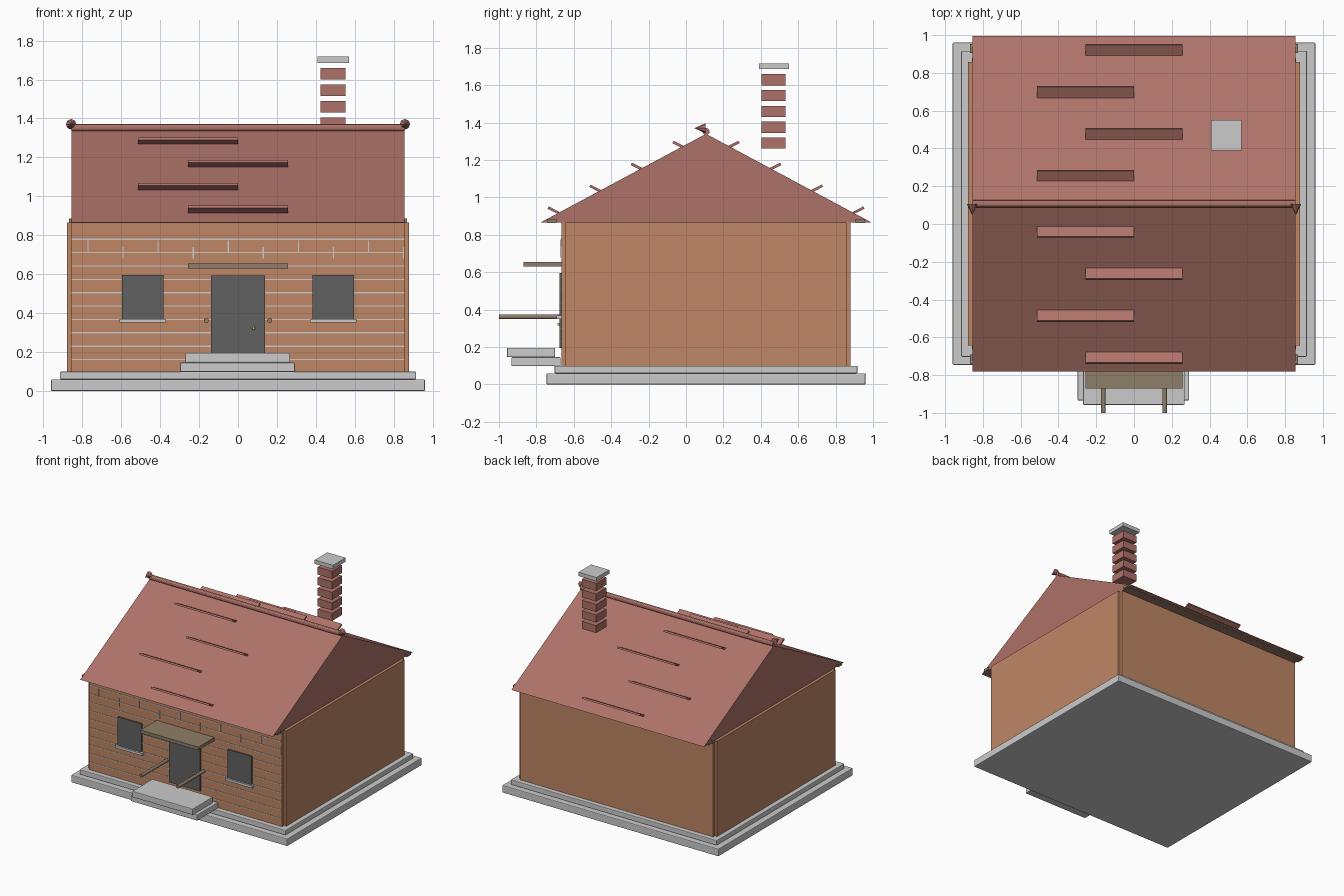
import bpy, bmesh
from math import radians, pi

if "Cube" in bpy.data.objects:
    bpy.data.objects.remove(bpy.data.objects["Cube"])

CY = 0.107  # y of the ridge and of the house centre


def mat(name, r, g, b):
    m = bpy.data.materials.new(name)
    m.diffuse_color = (r, g, b, 1)
    m.use_nodes = True
    m.node_tree.nodes["Principled BSDF"].inputs["Base Color"].default_value = m.diffuse_color
    return m


WALL = mat("wall", 0.52, 0.24, 0.13)
ROOF = mat("roof", 0.42, 0.17, 0.14)
WOOD = mat("wood", 0.28, 0.21, 0.14)
BRASS = mat("brass", 0.7, 0.55, 0.1)
DARK = mat("dark", 0.12, 0.12, 0.12)


def finish(ob, name, m):
    ob.name = name
    if m:
        ob.data.materials.append(m)
    return ob


def box(name, x, y, z, m=None, bevel=0):
    """Box from (min, max) ranges on each axis."""
    c = [(a + b) / 2 for a, b in (x, y, z)]
    bpy.ops.mesh.primitive_cube_add(size=1, location=c)
    ob = bpy.context.object
    ob.scale = [b - a for a, b in (x, y, z)]
    bpy.ops.object.transform_apply(location=False, rotation=False, scale=True)
    if bevel:
        mod = ob.modifiers.new("bevel", 'BEVEL')
        mod.width = bevel
        mod.segments = 2
    return finish(ob, name, m)


# Stone plinth, two layers
box("plinth_lower", (-0.96, 0.96), (-0.746, 0.96), (0, 0.06), bevel=0.006)
box("plinth_upper", (-0.915, 0.915), (-0.703, 0.917), (0.06, 0.10), bevel=0.005)

# Wall panels
box("front_wall", (-0.857, 0.857), (-0.665, -0.64), (0.10, 0.865), WALL)
box("back_wall", (-0.857, 0.857), (0.855, 0.88), (0.10, 0.865), WALL)
for s, n in ((-1, "left"), (1, "right")):
    box(n + "_wall", tuple(sorted((s * 0.853, s * 0.878))), (-0.643, 0.858), (0.10, 0.865), WALL)

# Siding joints and short vertical ticks on the front
for i in range(10):
    z = 0.162 + i * 0.0686
    box("siding_joint", (-0.855, 0.855), (-0.668, -0.66), (z - 0.003, z + 0.003))
for i in range(10):
    x = -0.77 + i * 0.18
    z = 0.744 if i % 2 == 0 else 0.71
    box("siding_tick", (x - 0.003, x + 0.003), (-0.671, -0.66), (z - 0.03, z + 0.03))

# Solid gable roof
bm = bmesh.new()
prof = [(CY - 0.887, 0.865), (CY + 0.887, 0.865), (CY, 1.34)]
f = bm.faces.new([bm.verts.new((-0.855, y, z)) for y, z in prof])
ext = bmesh.ops.extrude_face_region(bm, geom=[f])["geom"]
bmesh.ops.translate(bm, vec=(1.71, 0, 0), verts=[v for v in ext if isinstance(v, bmesh.types.BMVert)])
bmesh.ops.recalc_face_normals(bm, faces=bm.faces)
me = bpy.data.meshes.new("roof")
bm.to_mesh(me)
bm.free()
roof = bpy.data.objects.new("roof", me)
bpy.context.collection.objects.link(roof)
finish(roof, "roof", ROOF)

# Raised shingle strips and eave boards on both slopes
for s in (-1, 1):
    for i in range(4):
        x = -0.257 if i % 2 == 0 else 0.0
        y = CY + s * (0.148 + i * 0.2225)
        z = 1.282 - i * 0.117
        strip = box("shingle_strip", (x - 0.257, x + 0.257), (y - 0.032, y + 0.032), (z - 0.007, z + 0.007), ROOF)
        strip.rotation_euler.x = s * radians(27)
    y = CY + s * 0.823
    box("eave_board", (-0.868, 0.868), (y - 0.024, y + 0.024), (0.864, 0.886), WOOD)

# Ridge beam with pointed end caps
bpy.ops.mesh.primitive_cylinder_add(vertices=12, radius=0.019, depth=1.71, location=(0, CY, 1.352), rotation=(0, pi / 2, 0))
finish(bpy.context.object, "ridge_beam", ROOF)
bpy.ops.object.shade_smooth_by_angle()
for s in (-1, 1):
    bpy.ops.mesh.primitive_cone_add(vertices=8, radius1=0.027, depth=0.06, location=(s * 0.857, 0.075, 1.37), rotation=(pi / 2, 0, 0))
    finish(bpy.context.object, "ridge_finial", ROOF)

# Chimney: separate brick courses and a cap
for i in range(5):
    z = 1.291 + i * 0.0845
    box("chimney_course", (0.424, 0.552), (0.405, 0.533), (z - 0.03, z + 0.03), ROOF)
box("chimney_cap", (0.408, 0.57), (0.39, 0.55), (1.686, 1.717))

# Windows with sills
for s in (-1, 1):
    x = s * 0.489
    box("window", (x - 0.106, x + 0.106), (-0.677, -0.66), (0.368, 0.597), DARK)
    box("window_sill", (x - 0.12, x + 0.12), (-0.692, -0.66), (0.351, 0.37))

# Door, knob, canopy and side rails
box("door", (-0.138, 0.138), (-0.677, -0.66), (0.195, 0.594), DARK)
bpy.ops.mesh.primitive_uv_sphere_add(segments=12, ring_count=8, radius=0.007, location=(0.08, -0.68, 0.322))
finish(bpy.context.object, "door_knob", BRASS)
bpy.ops.object.shade_smooth_by_angle()
box("door_canopy", (-0.257, 0.257), (-0.87, -0.66), (0.63, 0.656), WOOD)
for s in (-1, 1):
    bpy.ops.mesh.primitive_cylinder_add(vertices=12, radius=0.013, depth=0.335, location=(s * 0.163, -0.8325, 0.362), rotation=(pi / 2, 0, 0))
    finish(bpy.context.object, "side_rail", WOOD)
    bpy.ops.object.shade_smooth_by_angle()

# Entrance steps
box("step_lower", (-0.298, 0.292), (-0.934, -0.67), (0.098, 0.146), bevel=0.005)
box("step_upper", (-0.27, 0.268), (-0.957, -0.70), (0.146, 0.196), bevel=0.005)
